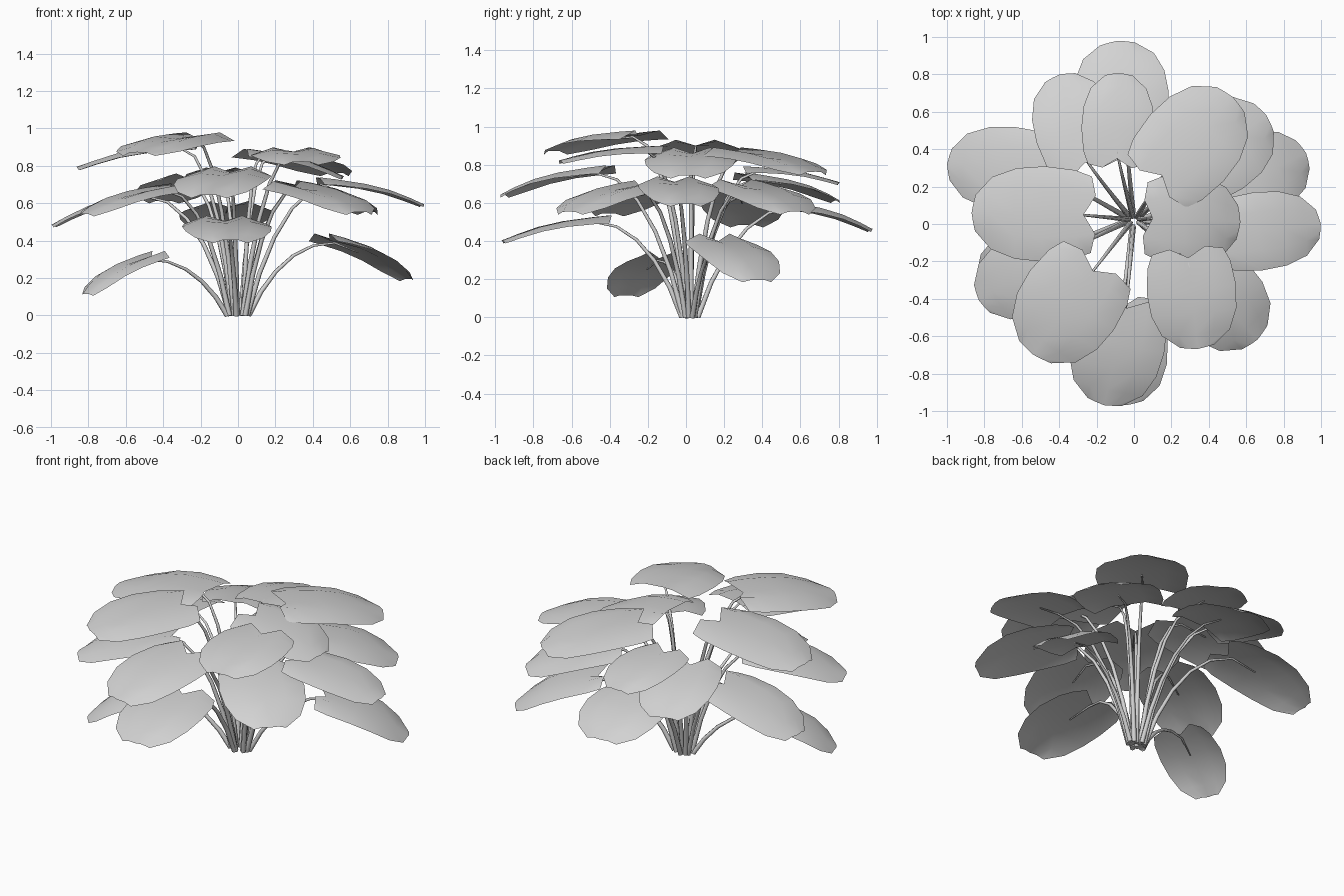
import bpy
import math
from mathutils import Vector

if "Cube" in bpy.data.objects:
    bpy.data.objects.remove(bpy.data.objects["Cube"], do_unlink=True)


def make_material(name, colour):
    mat = bpy.data.materials.new(name)
    mat.use_nodes = True
    mat.diffuse_color = colour
    mat.node_tree.nodes["Principled BSDF"].inputs["Base Color"].default_value = colour
    return mat


plant_grey = make_material("plant_grey", (0.65, 0.65, 0.65, 1))

# Leaves by tier: name -> notch point, tip point, full width
upper_leaves = {
    "upper_back_leaf": ((-.09, .35, .77), (-.08, .81, .705), .39),
    "upper_back_left_leaf": ((.15, .26, .86), (.53, .68, .76), .53),
    "upper_left_leaf": ((.1, .03, .86), (.57, .01, .74), .48),
    "upper_front_left_leaf": ((.29, -.18, .875), (.34, -.67, .82), .48),
    "upper_front_right_leaf": ((-.22, -.25, .95), (-.54, -.7, .87), .55),
    "upper_right_leaf": ((-.27, .05, .9), (-.87, .06, .79), .51),
}
middle_leaves = {
    "middle_back_leaf": ((-.26, .33, .73), (-.4, .8, .61), .44),
    "middle_back_left_leaf": ((.3, .29, .69), (.71, .58, .55), .49),
    "middle_left_leaf": ((.48, -.06, .71), (1, .0, .59), .42),
    "middle_front_left_leaf": ((.3, -.24, .685), (.66, -.62, .55), .49),
    "middle_front_leaf": ((-.04, -.45, .765), (-.16, -.97, .64), .5),
    "middle_front_right_leaf": ((-.36, -.14, .675), (-.83, -.41, .54), .45),
    "middle_back_right_leaf": ((-.46, .28, .645), (-1, .32, .48), .45),
}
lower_leaves = {
    "lower_back_leaf": ((-.05, .53, .58), (-.09, .98, .46), .5),
    "lower_left_leaf": ((.49, .17, .4), (.92, .38, .19), .44),
    "lower_front_leaf": ((-.07, -.45, .505), (-.04, -.97, .4), .48),
    "lower_right_leaf": ((-.46, -.14, .31), (-.82, -.32, .11), .37),
}

# Heart outline: distance along the leaf -> share of the half width
OUTLINE = [(0, .8), (.12, .93), (.35, 1), (.6, .95), (.82, .76), (.97, .38)]
ACROSS = [-1, -.5, 0, .5, 1]


def make_leaf(name, notch, tip, width):
    along = tip - notch
    length = along.length
    arch = .03 * length - .12 * along.z
    side = along.cross(Vector((0, 0, 1))).normalized()
    normal = side.cross(along).normalized()
    verts, faces = [], []
    for u, half in OUTLINE:
        for v in ACROSS:
            a = abs(v)
            # lobes reach back beside the notch, the end is rounded
            reach = u - .32 * a * (1.2 - a) * max(0, 1 - 3 * u)
            reach += .03 * (1 - a) * u ** 4
            # each half swells upward from a sunken midrib
            lift = width * (.17 * a * (1 - a) * (1.1 - u) - .04 * a * a)
            lift += arch * math.sin(math.pi * u)
            verts.append(notch + along * reach + side * v * half * width / 2 + normal * lift)
    n = len(ACROSS)
    for i in range(len(OUTLINE) - 1):
        for j in range(n - 1):
            k = i * n + j
            faces.append((k, k + 1, k + n + 1, k + n))
    mesh = bpy.data.meshes.new(name)
    mesh.from_pydata(verts, [], faces)
    mesh.polygons.foreach_set("use_smooth", [True] * len(faces))
    mesh.materials.append(plant_grey)
    bpy.context.collection.objects.link(bpy.data.objects.new(name, mesh))


def make_stem(name, notch, tip, spread):
    # rises steeply from the crown, then arches over to run under the leaf
    heading = math.atan2(notch.y, notch.x)
    foot = Vector((spread * math.cos(heading), .02 + .7 * spread * math.sin(heading), 0))
    neck = notch.lerp(tip, .06)
    rise = foot.lerp(notch, .22)
    rise.z = notch.z * .55
    shoulder = foot.lerp(notch, .6)
    shoulder.z = notch.z
    path = []
    steps = 5
    for i in range(steps + 1):
        t = i / steps
        s = 1 - t
        path.append(foot * s ** 3 + rise * 3 * s * s * t + shoulder * 3 * s * t * t + neck * t ** 3)
    path.append(notch.lerp(tip, .36) + Vector((0, 0, .012)))
    curve = bpy.data.curves.new(name, "CURVE")
    curve.dimensions = "3D"
    curve.bevel_depth = .015
    curve.bevel_resolution = 1
    curve.use_fill_caps = True
    spline = curve.splines.new("POLY")
    spline.points.add(len(path) - 1)
    for i, point in enumerate(spline.points):
        point.co = (*path[i], 1)
        point.radius = 1 - .12 * i
    curve.materials.append(plant_grey)
    bpy.context.collection.objects.link(bpy.data.objects.new(name, curve))


for tier, spread in ((upper_leaves, .03), (middle_leaves, .05), (lower_leaves, .06)):
    for leaf_name, (notch, tip, width) in tier.items():
        notch, tip = Vector(notch), Vector(tip)
        make_leaf(leaf_name, notch, tip, width)
        make_stem(leaf_name.replace("leaf", "stem"), notch, tip, spread)
